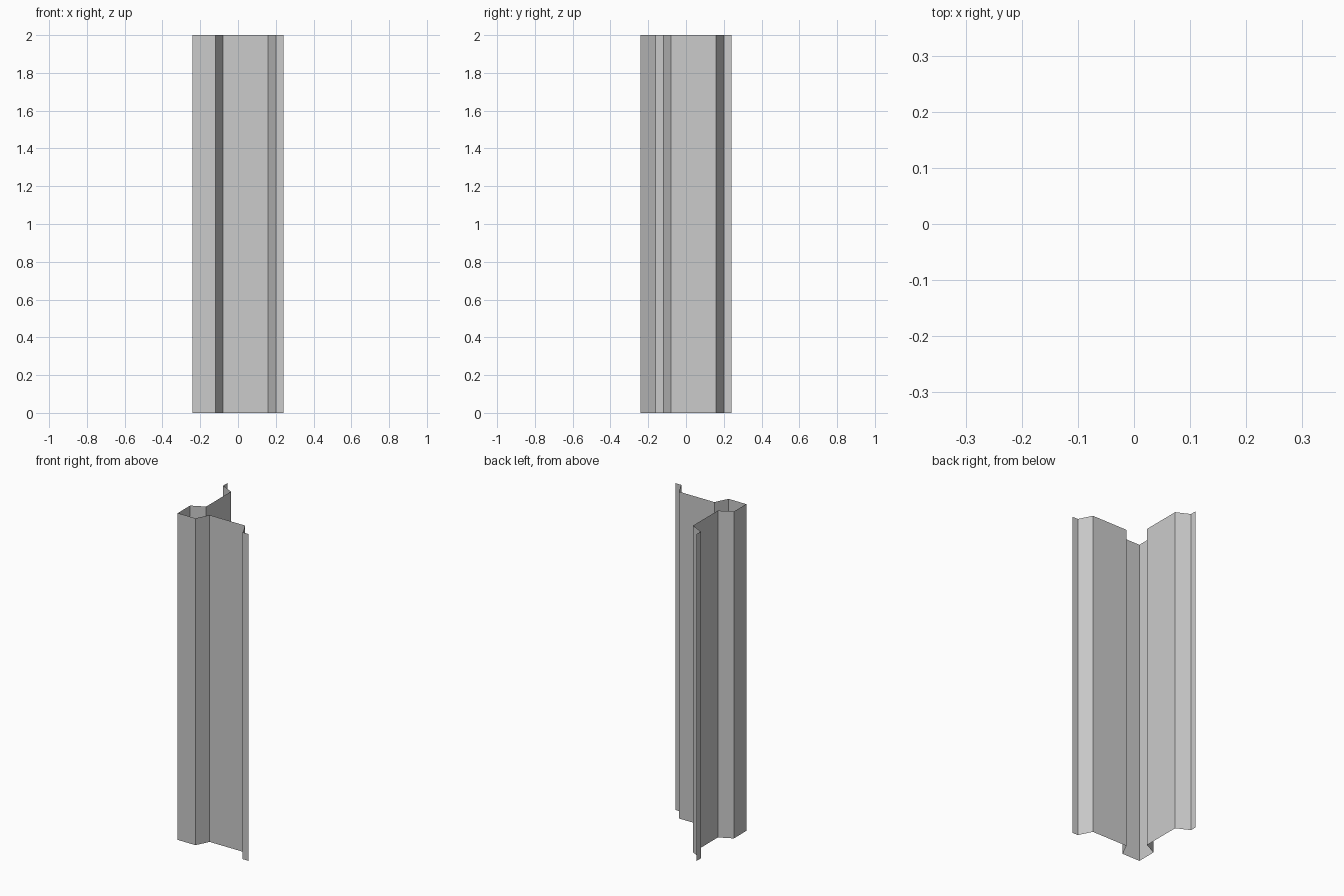
import bpy
import bmesh

if "Cube" in bpy.data.objects:
    bpy.data.objects.remove(bpy.data.objects["Cube"])

HEIGHT = 2.0

# One wing of the folded sheet: corner -> flared channel -> flat web -> edge flange
wing = [(-0.12, -0.24), (-0.08, -0.16), (0.16, -0.16), (0.20, -0.24), (0.24, -0.24)]

# The other wing is the same profile mirrored across the diagonal x = y
mirrored = [(y, x) for x, y in reversed(wing)]
profile = mirrored + [(-0.24, -0.24)] + wing

# Folded sheet: open profile extruded straight up
bm = bmesh.new()
verts = [bm.verts.new((x, y, 0.0)) for x, y in profile]
edges = [bm.edges.new(pair) for pair in zip(verts, verts[1:])]
result = bmesh.ops.extrude_edge_only(bm, edges=edges)
top = [v for v in result["geom"] if isinstance(v, bmesh.types.BMVert)]
bmesh.ops.translate(bm, verts=top, vec=(0.0, 0.0, HEIGHT))

# Face the outer side of the corner outward (front face looks to -y)
bm.normal_update()
front = min(bm.faces, key=lambda f: (f.calc_center_median().y, f.calc_center_median().x))
if front.normal.y > 0:
    bmesh.ops.reverse_faces(bm, faces=bm.faces[:])

mesh = bpy.data.meshes.new("corner_sheet_pile")
bm.to_mesh(mesh)
bm.free()
pile = bpy.data.objects.new("corner_sheet_pile", mesh)
bpy.context.collection.objects.link(pile)
